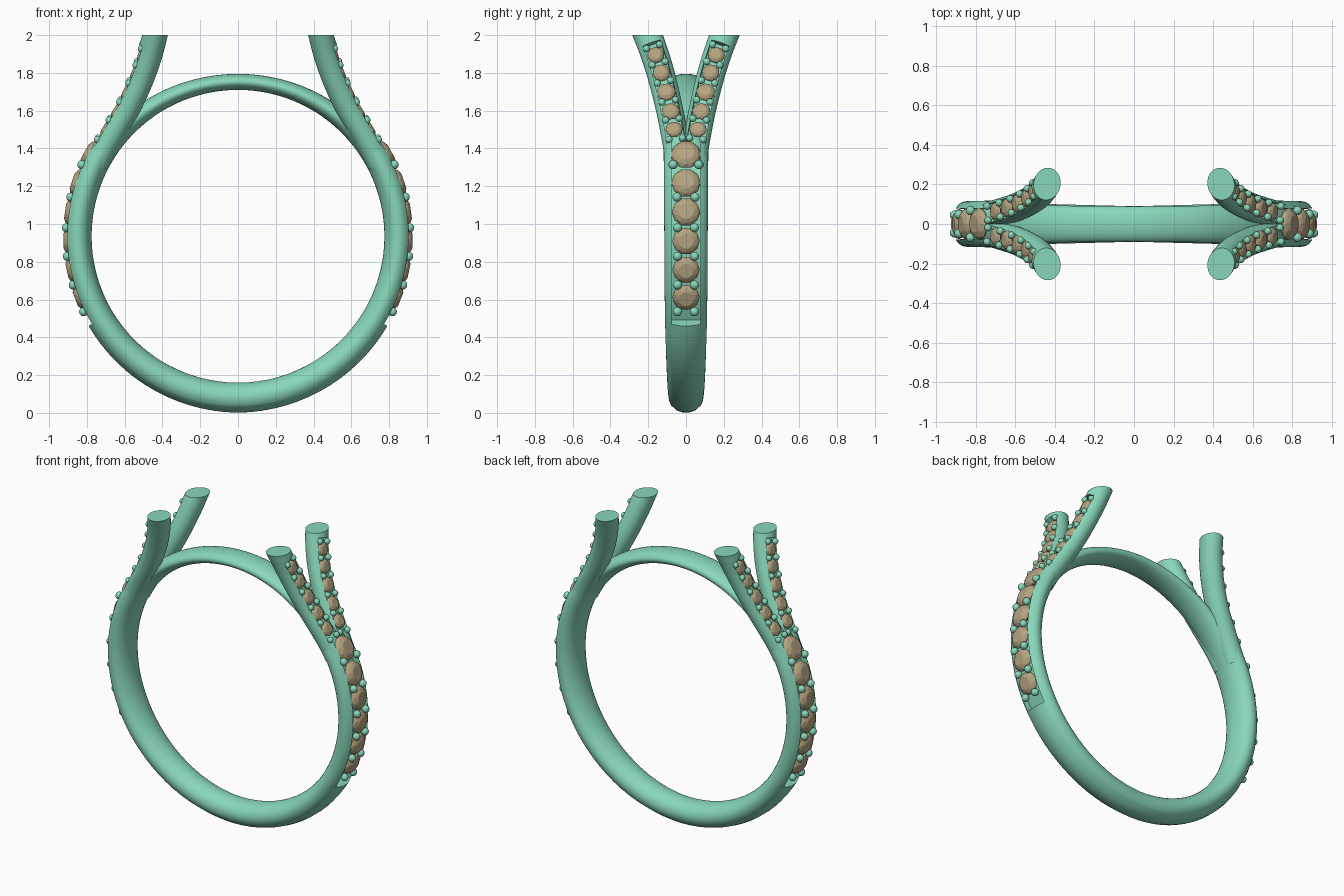
import bpy, bmesh
from math import sin, cos, asin, acos, sqrt, pi, radians
from mathutils import Vector, Matrix

if "Cube" in bpy.data.objects:
    bpy.data.objects.remove(bpy.data.objects["Cube"])

CZ, R = 0.935, 0.85


def material(name, col):
    m = bpy.data.materials.new(name)
    m.diffuse_color = (*col, 1)
    m.use_nodes = True
    m.node_tree.nodes["Principled BSDF"].inputs["Base Color"].default_value = m.diffuse_color
    return m


METAL = material("green_metal", (0.25, 0.68, 0.49))
GEM = material("tan_gem", (0.46, 0.37, 0.22))


def lerp_table(tab, t):
    # smooth (Catmull-Rom) lookup in an evenly spaced table
    n = len(tab)
    i = max(0, min(n - 2, int(t)))
    f = t - i
    p1, p2 = tab[i], tab[i + 1]
    p0 = tab[i - 1] if i else 2 * p1 - p2
    p3 = tab[i + 2] if i + 2 < n else 2 * p2 - p1
    return 0.5 * (2 * p1 + (p2 - p0) * f + (2 * p0 - 5 * p1 + 4 * p2 - p3) * f * f
                  + (3 * p1 - p0 - 3 * p2 + p3) * f ** 3)


def frame(p, t):
    t = t.normalized()
    n = Vector((t.z, 0, -t.x)).normalized()
    return p, t, n, t.cross(n)


def ring_frame(phi, r=R):
    # phi is measured from the bottom of the ring
    return frame(Vector((r * sin(phi), 0, CZ - r * cos(phi))), Vector((cos(phi), 0, sin(phi))))


ARM_X = [0.764, 0.711, 0.652, 0.592, 0.542, 0.50, 0.466, 0.44, 0.422]   # z = 1.3 .. 2.1
ARM_Y = [0.042, 0.051, 0.067, 0.086, 0.109, 0.135, 0.166, 0.203, 0.245]


def arm_frame(z):
    def pos(z):
        t = (z - 1.3) * 10
        return Vector((lerp_table(ARM_X, t), lerp_table(ARM_Y, t), z))
    return frame(pos(z), pos(z + 0.005) - pos(z - 0.005))


def section(fr, a, b, tr, floor=None):
    # oval section; with a floor value a channel is sunk in its outer side
    p, t, n, s = fr
    th = asin(tr / a)
    pts = []
    for i in range(29):
        q = th + (2 * pi - 2 * th) * i / 28
        pts.append((a * sin(q), b * cos(q)))
    for k in range(6):
        u = tr * 0.98 * (k / 2.5 - 1)
        pts.append((u, b * sqrt(1 - (u / a) ** 2) if floor is None else floor))
    return [p + s * u + n * w for u, w in pts]


def finish(bm, name, mat, mirror_y, smooth=True):
    bmesh.ops.recalc_face_normals(bm, faces=bm.faces)
    me = bpy.data.meshes.new(name)
    bm.to_mesh(me)
    bm.free()
    ob = bpy.data.objects.new(name, me)
    bpy.context.collection.objects.link(ob)
    me.materials.append(mat)
    if smooth:
        bpy.ops.object.select_all(action='DESELECT')
        ob.select_set(True)
        bpy.context.view_layer.objects.active = ob
        bpy.ops.object.shade_smooth_by_angle(angle=radians(35))
    mod = ob.modifiers.new("mirror", 'MIRROR')
    mod.use_axis = (True, mirror_y, False)
    mod.use_clip = False
    mod.merge_threshold = 0.0005
    return ob


def loft(name, rings, mirror_y=False, cap_start=False, cap_end=True):
    bm = bmesh.new()
    vs = [[bm.verts.new(p) for p in r] for r in rings]
    m = len(vs[0])
    for r0, r1 in zip(vs, vs[1:]):
        for i in range(m):
            j = (i + 1) % m
            bm.faces.new((r0[i], r0[j], r1[j], r1[i]))
    if cap_start:
        bm.faces.new(vs[0])
    if cap_end:
        bm.faces.new(vs[-1])
    return finish(bm, name, METAL, mirror_y)


# Shank: solid below, channelled on the outside from z = 0.5
rings = []
for d in list(range(0, 57, 4)) + [59, 59.05] + list(range(62, 126, 3)):
    f = min(d / 60, 1)
    a = 0.09 + 0.022 * f + 0.006 * max(0, d - 60) / 60
    b = 0.08 - 0.006 * f
    rings.append(section(ring_frame(radians(d), 0.775 + b), a, b, 0.078, None if d <= 59 else 0.012))
loft("shank", rings)

# Split shoulders: channelled arms ending in a level cut at z = 2
rings = []
for z in [1.32 + 0.025 * i for i in range(25)] + [1.944, 1.945, 2.0]:
    a = 0.068 + 0.008 * (z - 1.3) / 0.7
    fr = arm_frame(z)
    ring = section(fr, a, 0.067, 0.049, 0.012 if z < 1.9445 else None)
    if z == 2.0:
        ring = [p + fr[1] * ((2 - p.z) / fr[1].z) for p in ring]
    rings.append(ring)
loft("shoulder_arms", rings, mirror_y=True, cap_start=True)

# Bridge closing the finger hole at the top
rings = []
for i in range(21):
    f = i / 20
    b = 0.0425 + 0.02 * f ** 2
    rings.append(section(ring_frame(radians(180 - 64 * f), 0.775 + b), 0.09 + 0.02 * f ** 2, b, 0.05))
loft("bridge", rings)


def add_stone(bm, fr, w, r):
    # faceted round stone: table, crown, girdle, pavilion
    p, t, n, s = fr
    c = p + n * w
    rings = []
    for rr, h, off in ((0.55, 0.4, 0), (0.84, 0.24, 0.5), (1, 0.03, 0), (1, -0.06, 0), (0.1, -0.7, 0)):
        rings.append([bm.verts.new(c + (s * cos(q) + t * sin(q)) * rr * r + n * h * r)
                      for q in [(k + off) * pi / 5 for k in range(10)]])
    for g, (r0, r1) in enumerate(zip(rings, rings[1:])):
        for i in range(10):
            j = (i + 1) % 10
            if g == 0:
                bm.faces.new((r0[i], r0[j], r1[i]))
                bm.faces.new((r1[i], r0[j], r1[j]))
            elif g == 1:
                bm.faces.new((r0[i], r1[j], r1[i]))
                bm.faces.new((r0[i], r0[j], r1[j]))
            else:
                bm.faces.new((r0[i], r0[j], r1[j], r1[i]))
    bm.faces.new(rings[0])
    bm.faces.new(rings[-1])


def add_beads(bm, fr, u, w, r):
    p, t, n, s = fr
    for sg in (-1, 1):
        bmesh.ops.create_uvsphere(bm, u_segments=14, v_segments=9, radius=r,
                                  matrix=Matrix.Translation(p + s * u * sg + n * w))


def side_frame(z):
    return ring_frame(acos((CZ - z) / 0.9))


# Large stones and beads along the shank
bm = bmesh.new()
for z, r in ((0.61, 0.072), (0.757, 0.072), (0.91, 0.073), (1.065, 0.075), (1.22, 0.078), (1.37, 0.081)):
    add_stone(bm, side_frame(z), 0.045, r)
finish(bm, "shank_stones", GEM, False, smooth=False)
bm = bmesh.new()
for z, u in ((0.54, 0.045), (0.68, 0.045), (0.83, 0.045), (0.98, 0.045), (1.14, 0.048), (1.31, 0.068)):
    add_beads(bm, side_frame(z), u, 0.06, 0.024)
finish(bm, "shank_beads", METAL, False)

# Small stones and beads along the arms
bm = bmesh.new()
for z, r in ((1.48, 0.046), (1.575, 0.049), (1.68, 0.05), (1.785, 0.047), (1.882, 0.045)):
    add_stone(bm, arm_frame(z), 0.042, r)
finish(bm, "arm_stones", GEM, True, smooth=False)
bm = bmesh.new()
for z in (1.425, 1.527, 1.627, 1.732, 1.833, 1.925):
    add_beads(bm, arm_frame(z), 0.036, 0.052, 0.019)
finish(bm, "arm_beads", METAL, True)
